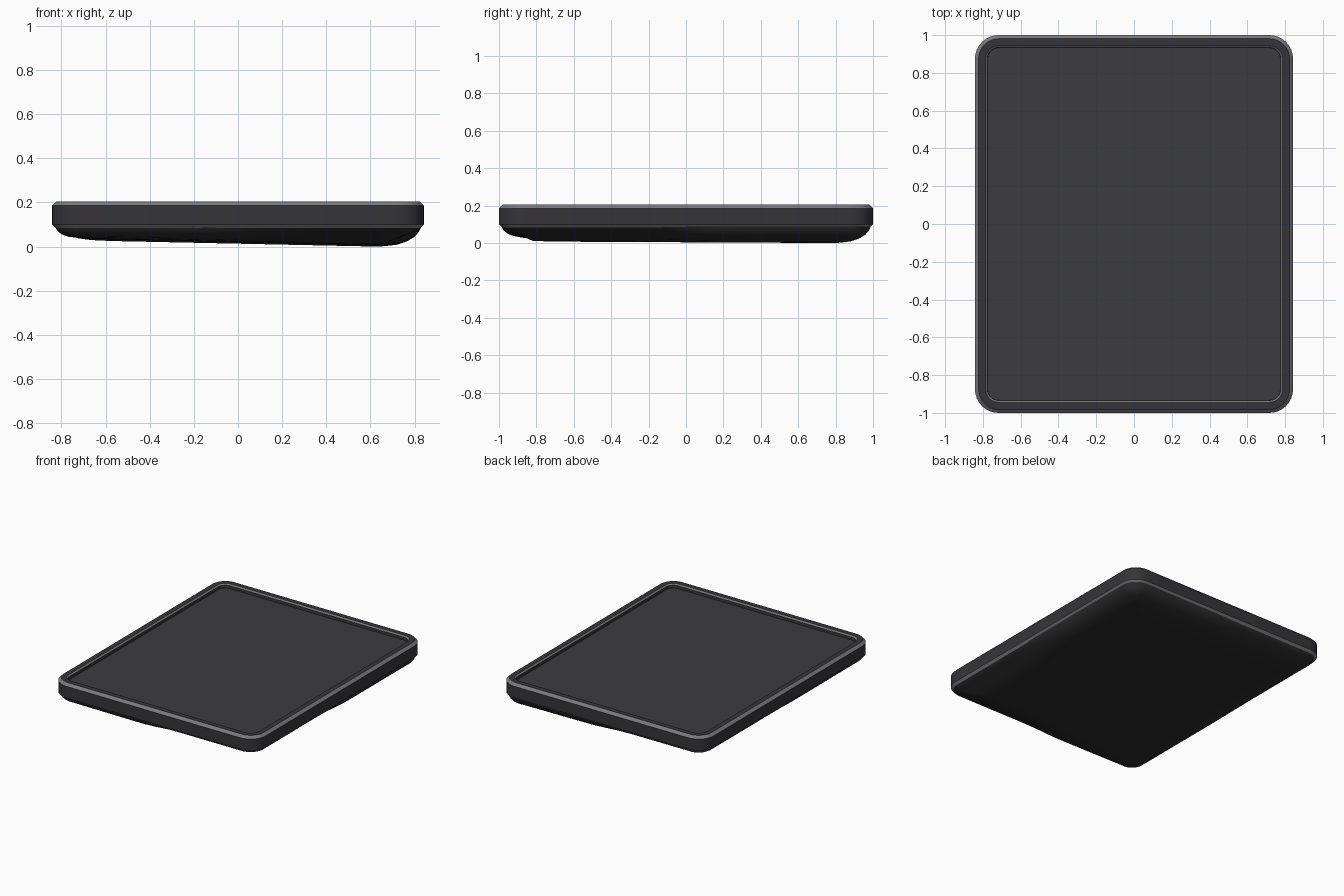
import bpy, bmesh, math

if "Cube" in bpy.data.objects:
    bpy.data.objects.remove(bpy.data.objects["Cube"])

HX, HY, R = 0.842, 1.0, 0.125      # outer half sizes and corner radius


def material(name, rgb):
    m = bpy.data.materials.new(name)
    m.diffuse_color = (*rgb, 1)
    m.use_nodes = True
    m.node_tree.nodes["Principled BSDF"].inputs["Base Color"].default_value = m.diffuse_color
    return m


frame_grey = material("frame_grey", (0.036, 0.034, 0.041))
trim_grey = material("trim_grey", (0.20, 0.195, 0.21))
panel_grey = material("panel_grey", (0.045, 0.043, 0.051))
base_black = material("base_black", (0.027, 0.027, 0.028))


def smooth(t):
    t = min(max(t, 0), 1)
    return t * t * (3 - 2 * t)


def ring(inset, z, seg=8, side=14):
    """Rounded rectangle, inset from the outer outline, with divided sides."""
    r = max(R - inset, 0.05)
    cx, cy = HX - inset - r, HY - inset - r
    corners = []
    for q, (sx, sy) in enumerate([(1, 1), (-1, 1), (-1, -1), (1, -1)]):
        arc = [math.pi / 2 * (q + i / seg) for i in range(seg + 1)]
        corners.append([(sx * cx + r * math.cos(a), sy * cy + r * math.sin(a)) for a in arc])
    pts = []
    for q in range(4):
        pts += corners[q]
        (ax, ay), (bx, by) = corners[q][-1], corners[(q + 1) % 4][0]
        for i in range(1, side):
            t = i / side
            pts.append((ax + (bx - ax) * t, ay + (by - ay) * t))
    return [(x, y, z) for x, y in pts]


def loft(name, profile, mats, cap=0, shape=None):
    """Skin rings of (inset, z, material of the band that follows); cap = +1 up, -1 down."""
    bm = bmesh.new()
    rows = []
    for inset, z, _ in profile:
        pts = ring(inset, z)
        if shape:
            pts = [shape(p, inset) for p in pts]
        rows.append([bm.verts.new(p) for p in pts])
    n = len(rows[0])
    for k in range(len(rows) - 1):
        for i in range(n):
            j = (i + 1) % n
            f = bm.faces.new((rows[k][i], rows[k][j], rows[k + 1][j], rows[k + 1][i]))
            f.material_index = profile[k][2]
    if cap:
        bm.faces.new(rows[-1])
    bmesh.ops.recalc_face_normals(bm, faces=bm.faces)
    if cap:
        bm.faces.ensure_lookup_table()
        if bm.faces[-1].normal.z * cap < 0:
            bmesh.ops.reverse_faces(bm, faces=bm.faces)
    me = bpy.data.meshes.new(name)
    bm.to_mesh(me)
    bm.free()
    for m in mats:
        me.materials.append(m)
    ob = bpy.data.objects.new(name, me)
    bpy.context.collection.objects.link(ob)
    bpy.context.view_layer.objects.active = ob
    ob.select_set(True)
    bpy.ops.object.shade_smooth_by_angle(angle=math.radians(28))
    ob.select_set(False)
    return ob


# Frame: side wall with light chamfers, flat rim and inner lip
loft("frame", [(0.016, 0.084, 1), (0.0, 0.100, 0), (0.0, 0.186, 1),
               (0.019, 0.205, 0), (0.056, 0.205, 1), (0.066, 0.196, 0),
               (0.067, 0.170, 0)], [frame_grey, trim_grey])

# Panel: flat recessed floor
loft("panel", [(0.065, 0.174, 0), (0.09, 0.174, 0)], [panel_grey], cap=1)


# Base: soft pillow underside, lower toward the right and back,
# with a gentler edge at the front right and back left corners
def lean(p, inset):
    x, y, z = p
    w = min(inset / 0.14, 1)
    z = max(z - w * (0.021 * x + 0.005 * y), 0)
    s = abs(x / HX - y)
    soft = smooth((s - 0.8) / 0.4) if x > y * HX else 0.7 * smooth((s - 0.8) / 0.4)
    return (x, y, z + max(0.088 - 0.42 * inset - z, 0) * soft)


loft("base", [(0.012, 0.090, 0), (0.022, 0.070, 0), (0.042, 0.050, 0),
              (0.075, 0.035, 0), (0.12, 0.025, 0), (0.18, 0.019, 0),
              (0.26, 0.0165, 0)], [base_black], cap=-1, shape=lean)
